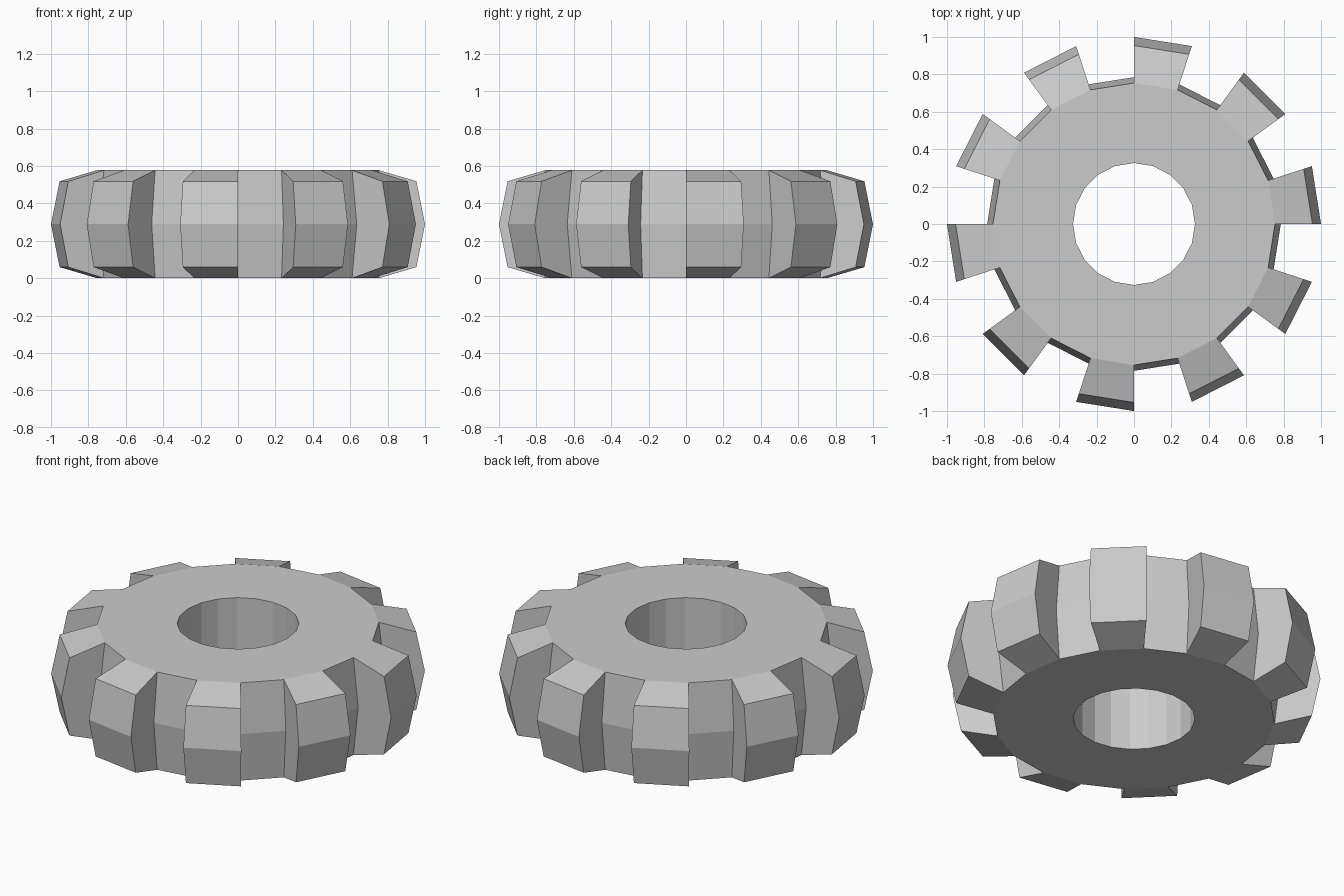
import bpy, bmesh
from math import sin, cos, tau

if "Cube" in bpy.data.objects:
    bpy.data.objects.remove(bpy.data.objects["Cube"])

SEGS = 20                      # alternating tooth / gap segments
H = 0.577
BODY = [(0.326, 0), (0.754, 0), (0.785, H / 2), (0.754, H), (0.326, H)]
TIP = [(0.954, 0.059), (1.0, H / 2), (0.954, H - 0.059)]

bm = bmesh.new()


def columns(profile):
    return [[bm.verts.new((r * cos(tau * i / SEGS), r * sin(tau * i / SEGS), z))
             for r, z in profile] for i in range(SEGS)]


def strip(a, b):
    # bridge two matching rows of vertices with quads
    for k in range(len(a) - 1):
        bm.faces.new((a[k], b[k], b[k + 1], a[k + 1]))


body, tip = columns(BODY), columns(TIP)
for i in range(SEGS):
    j = (i + 1) % SEGS
    a, b = body[i], body[j]
    strip(a[:2], b[:2])                    # underside
    strip(a[3:], b[3:])                    # top
    strip([a[4], a[0]], [b[4], b[0]])      # bore
    if i % 2:
        strip(a[1:4], b[1:4])              # gap floor
    else:
        # tooth: bulging tip, sloped ends and two radial flanks
        strip([a[1], *tip[i], a[3]], [b[1], *tip[j], b[3]])
        for c, t in ((a, tip[i]), (b, tip[j])):
            bm.faces.new((c[1], t[0], t[1], c[2]))
            bm.faces.new((c[2], t[1], t[2], c[3]))

bmesh.ops.recalc_face_normals(bm, faces=bm.faces)
mesh = bpy.data.meshes.new("gear_wheel")
bm.to_mesh(mesh)
bm.free()
bpy.context.collection.objects.link(bpy.data.objects.new("gear_wheel", mesh))
